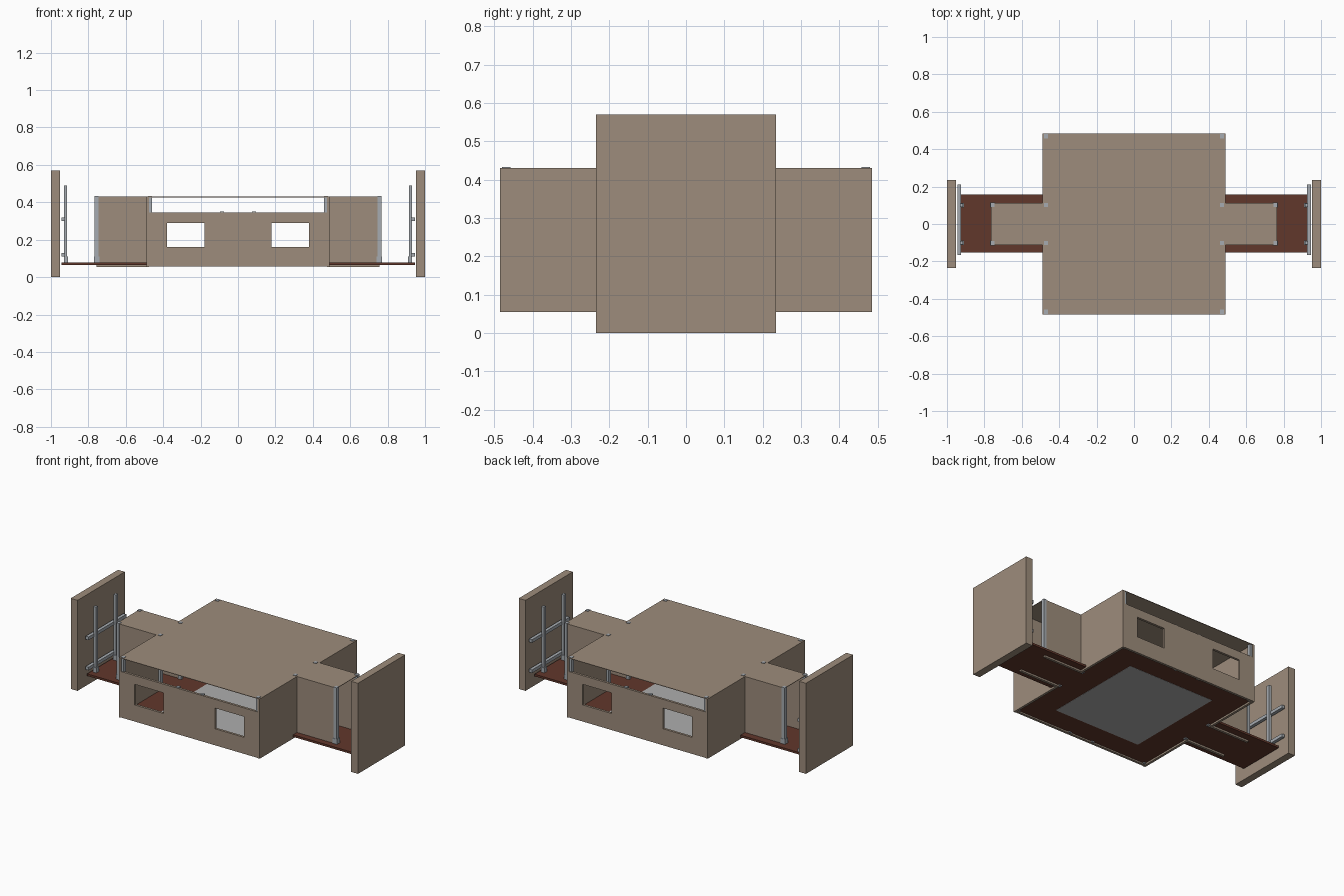
import bpy, bmesh
from mathutils import Vector

if "Cube" in bpy.data.objects:
    bpy.data.objects.remove(bpy.data.objects["Cube"])


def material(name, rgb):
    m = bpy.data.materials.new(name)
    m.diffuse_color = (*rgb, 1)
    m.use_nodes = True
    m.node_tree.nodes["Principled BSDF"].inputs["Base Color"].default_value = m.diffuse_color
    return m


TAN = material("tan board", (0.34, 0.265, 0.20))
BROWN = material("red brown floor", (0.12, 0.038, 0.024))
METAL = material("pale metal", (0.38, 0.41, 0.44))
GREY = material("light grey mat", (0.42, 0.42, 0.42))


def finish(bm, name, mat):
    bmesh.ops.recalc_face_normals(bm, faces=bm.faces)
    me = bpy.data.meshes.new(name)
    bm.to_mesh(me)
    bm.free()
    me.materials.append(mat)
    ob = bpy.data.objects.new(name, me)
    bpy.context.collection.objects.link(ob)
    return ob


def box(name, x, y, z, mat):
    """Box from (min, max) ranges."""
    bm = bmesh.new()
    bmesh.ops.create_cube(bm, size=1)
    for v in bm.verts:
        v.co = Vector([r[0] if c < 0 else r[1] for c, r in zip(v.co, (x, y, z))])
    return finish(bm, name, mat)


def plate(name, us, vs, holes, place, depth, mat):
    """Grid plate with missing cells, extruded by the depth vector."""
    bm = bmesh.new()
    grid = [[bm.verts.new(place(u, v)) for v in vs] for u in us]
    for i in range(len(us) - 1):
        for j in range(len(vs) - 1):
            if (i, j) not in holes:
                bm.faces.new((grid[i][j], grid[i + 1][j], grid[i + 1][j + 1], grid[i][j + 1]))
    bmesh.ops.delete(bm, geom=[v for v in bm.verts if not v.link_faces], context='VERTS')
    new = bmesh.ops.extrude_face_region(bm, geom=bm.faces[:])["geom"]
    bmesh.ops.translate(bm, vec=depth,
                        verts=[g for g in new if isinstance(g, bmesh.types.BMVert)])
    bmesh.ops.dissolve_limit(bm, angle_limit=0.01, verts=bm.verts, edges=bm.edges)
    return finish(bm, name, mat)


def span(s, a, b):
    """Range mirrored by the sign s."""
    return tuple(sorted((s * a, s * b)))


corners = {(0, 0), (0, 2), (2, 0), (2, 2)}

# Cross-shaped floor with a grey mat in the middle, and the thin roof
plate("floor", (-.945, -.478, .478, .945), (-.475, -.152, .158, .475), corners,
      lambda u, v: (u, v, .065), (0, 0, .013), BROWN)
box("floor_mat", (-.305, .305), (-.33, .33), (.064, .079), GREY)
plate("roof", (-.765, -.49, .49, .765), (-.485, -.113, .113, .485), corners,
      lambda u, v: (u, v, .427), (0, 0, .003), TAN)

for s, side in ((-1, "a"), (1, "b")):
    # Long wall with two windows, leaving a gap under the roof
    plate(f"window_wall_{side}", (-.49, -.38, -.18, .18, .38, .49), (.056, .16, .29, .345),
          {(1, 1), (3, 1)}, lambda u, v: (u, s * .485, v), (0, -s * .015, 0), TAN)
    # Tall free-standing end board
    box(f"end_board_{side}", span(s, .953, 1), (-.235, .235), (0, .57), TAN)
    # Two rails of the end frame
    for z in (.12, .31):
        box(f"end_rail_{side}", span(s, .925, .945), (-.165, .21), (z - .01, z + .01), METAL)
    for t in (-1, 1):
        # Short walls beside the passage, and passage walls
        box(f"short_wall_{side}", span(s, .475, .49), span(t, .098, .485), (.054, .427), TAN)
        box(f"passage_wall_{side}", span(s, .475, .757), span(t, .098, .113), (.054, .427), TAN)
        # Uprights of the end frame, with feet
        box(f"end_upright_{side}", span(s, .913, .93), span(t, .09, .11), (.075, .49), METAL)
        box(f"upright_foot_{side}", span(s, .908, .93), span(t, .087, .113), (.078, .11), METAL)
        # Posts at the passage mouth, passage root and room corners
        box(f"mouth_post_{side}", span(s, .747, .767), span(t, .092, .115), (.075, .433), METAL)
        box(f"mouth_foot_{side}", span(s, .74, .77), span(t, .087, .116), (.078, .11), METAL)
        box(f"root_post_{side}", span(s, .46, .48), span(t, .09, .112), (.06, .433), METAL)
        box(f"corner_post_{side}", span(s, .46, .48), span(t, .458, .48), (.06, .433), METAL)
        # Small posts at the middle of the long walls
        box(f"middle_post_{side}", span(s, .075, .095), span(t, .462, .482), (.058, .35), METAL)
